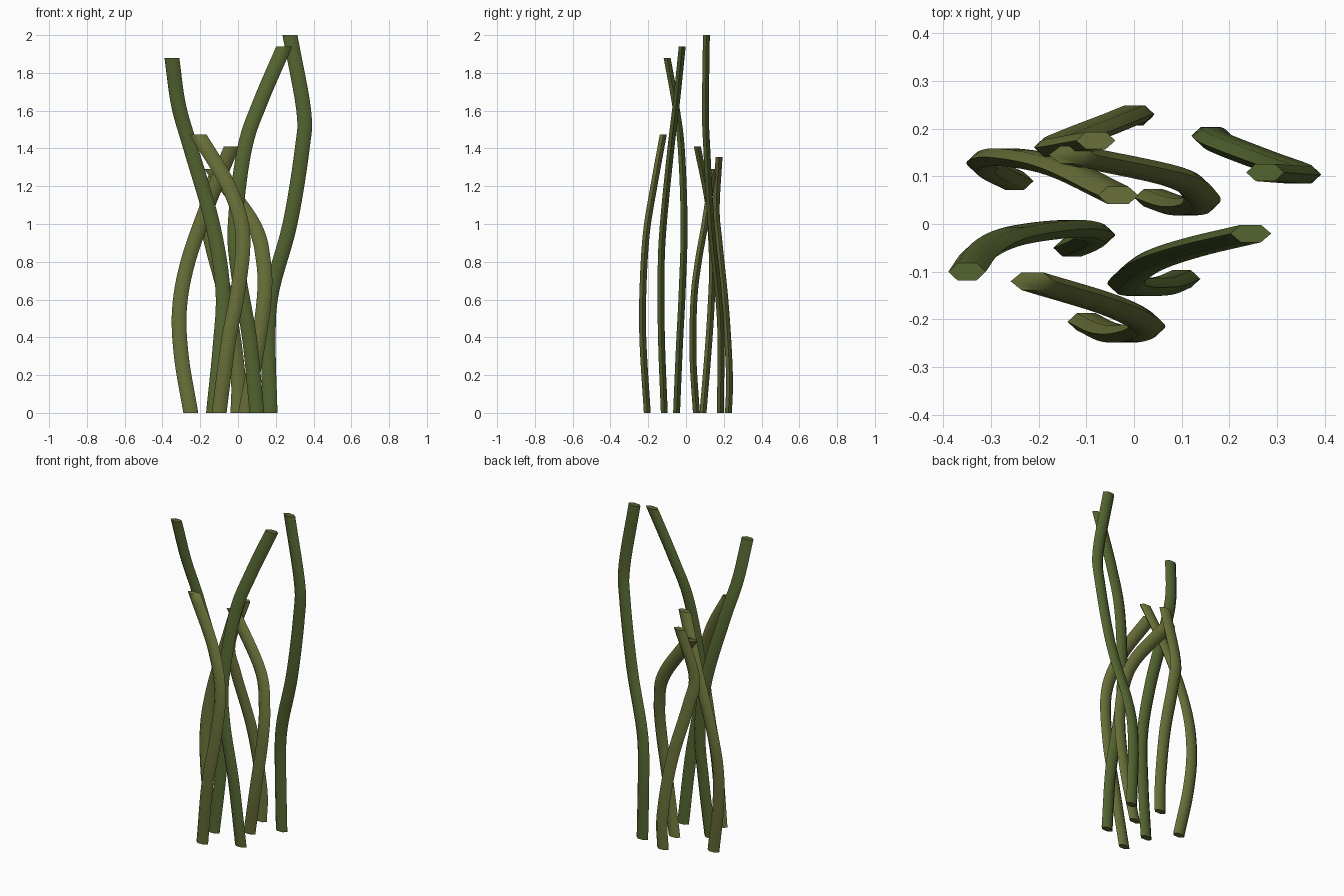
import bpy, bmesh, math
from mathutils import Vector

if "Cube" in bpy.data.objects:
    bpy.data.objects.remove(bpy.data.objects["Cube"])

STEPS = 6      # rings per path segment
SIDES = 6      # flattened hexagon section


def material(name, color):
    m = bpy.data.materials.new(name)
    m.diffuse_color = (*color, 1)
    m.use_nodes = True
    m.node_tree.nodes["Principled BSDF"].inputs["Base Color"].default_value = m.diffuse_color
    return m


green = material("deep_green", (0.09, 0.13, 0.03))
olive = material("olive", (0.14, 0.16, 0.04))


def spline(points):
    """Smooth path through the points (Catmull-Rom)."""
    p = [Vector(q) for q in points]
    p = [2 * p[0] - p[1]] + p + [2 * p[-1] - p[-2]]
    path = []
    for a, b, c, d in zip(p, p[1:], p[2:], p[3:]):
        for i in range(STEPS):
            t = i / STEPS
            path.append(0.5 * (2 * b + (c - a) * t + (2 * a - 5 * b + 4 * c - d) * t ** 2
                               + (3 * b - a - 3 * c + d) * t ** 3))
    return path + [p[-2]]


def strand(name, points, mat):
    path = spline(points)
    bm = bmesh.new()
    rings = []
    for i, c in enumerate(path):
        d = path[min(i + 1, len(path) - 1)] - path[max(i - 1, 0)]
        # level rings, widened on slanted stretches to keep the stem width even
        rx = 0.039 * math.hypot(1, d.x / d.z)
        ry = 0.021 * math.hypot(1, d.y / d.z)
        rings.append([bm.verts.new((c.x + rx * math.cos(k * math.tau / SIDES),
                                    c.y + ry * math.sin(k * math.tau / SIDES), c.z))
                      for k in range(SIDES)])
    for r, s in zip(rings, rings[1:]):
        for k in range(SIDES):
            n = (k + 1) % SIDES
            bm.faces.new((r[k], r[n], s[n], s[k]))
    bm.faces.new(rings[0][::-1])
    bm.faces.new(rings[-1])
    me = bpy.data.meshes.new(name)
    bm.to_mesh(me)
    bm.free()
    me.materials.append(mat)
    ob = bpy.data.objects.new(name, me)
    bpy.context.collection.objects.link(ob)
    bpy.context.view_layer.objects.active = ob
    ob.select_set(True)


# Tall stems
strand("tall_stem_left", [(-.13, -.05, 0), (-.095, -.035, .35), (-.08, -.02, .65), (-.135, -.01, 1),
                          (-.25, -.025, 1.4), (-.315, -.055, 1.63), (-.35, -.1, 1.88)], green)
strand("tall_stem_middle", [(.10, -.115, 0), (.06, -.13, .4), (0, -.132, .75), (-.015, -.12, 1),
                            (.035, -.08, 1.4), (.12, -.05, 1.65), (.245, -.02, 1.94)], green)
strand("tall_stem_right", [(.17, .182, 0), (.16, .185, .4), (.18, .17, .65), (.275, .133, 1),
                           (.34, .11, 1.4), (.348, .103, 1.6), (.275, .108, 2)], green)

# Short stems
strand("short_stem_front", [(-.10, -.205, 0), (-.05, -.228, .38), (0, -.228, .65), (.025, -.21, .95),
                            (-.05, -.17, 1.2), (-.213, -.12, 1.475)], olive)
strand("short_stem_left", [(-.25, .09, 0), (-.3, .115, .3), (-.31, .132, .55), (-.265, .14, .8),
                           (-.16, .12, 1.1), (-.033, .06, 1.41)], olive)
strand("short_stem_right", [(.04, .055, 0), (.095, .037, .3), (.138, .042, .6), (.135, .065, .8),
                            (.08, .1, 1), (-.13, .145, 1.29)], olive)
strand("short_stem_back", [(0, .225, 0), (0, .23, .2), (-.05, .21, .55), (-.14, .175, .9),
                           (-.168, .16, 1.08), (-.08, .175, 1.355)], olive)

bpy.ops.object.shade_smooth_by_angle(angle=math.radians(65))
